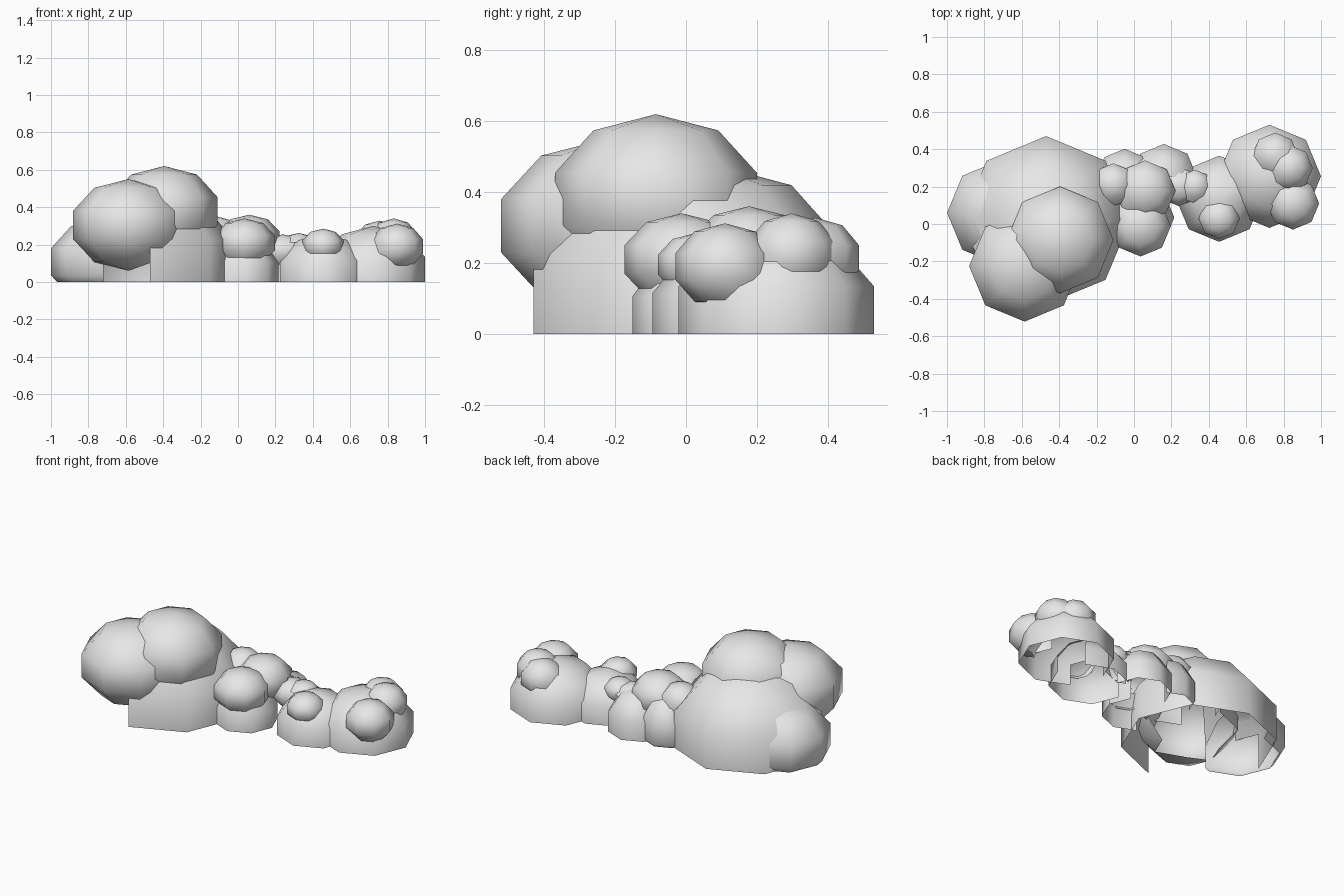
import bpy, bmesh
from mathutils import Matrix

if "Cube" in bpy.data.objects:
    bpy.data.objects.remove(bpy.data.objects["Cube"])

# part name -> balls: centre x, y, z, horizontal radius, vertical radius
CLUMPS = {
    "large_left_clump": [
        (-.47, .02, .108, .473, .385), (-.395, -.085, .38, .30, .24),
        (-.585, -.225, .305, .312, .245), (-.72, .06, .108, .294, .235)],
    "middle_clump": [
        (.03, .035, .045, .195, .20), (-.05, .25, .08, .16, .20),
        (.16, .25, .06, .187, .20), (.035, -.012, .21, .17, .13),
        (.06, .178, .23, .17, .13), (-.11, .21, .245, .12, .105)],
    "small_gap_puffs": [
        (.24, .20, .165, .11, .09), (.325, .20, .19, .095, .072)],
    "right_clump": [
        (.455, .135, .05, .242, .21), (.455, .03, .195, .115, .09),
        (.724, .255, .06, .29, .24), (.755, .365, .215, .13, .113),
        (.832, .298, .225, .13, .115), (.85, .11, .19, .147, .122)],
}

mat = bpy.data.materials.new("pale grey")
mat.diffuse_color = (.8, .8, .8, 1)
mat.use_nodes = True
mat.node_tree.nodes["Principled BSDF"].inputs["Base Color"].default_value = mat.diffuse_color


def ball(x, y, z, r, h):
    """Low-poly ball with 8 segments and 5 rings."""
    bm = bmesh.new()
    bmesh.ops.create_uvsphere(bm, u_segments=8, v_segments=5, radius=1)
    bm.transform(Matrix.Translation((x, y, z)) @ Matrix.Diagonal((r, r, h, 1)))
    bm.normal_update()
    return bm


balls = [(name, ball(*p)) for name, ps in CLUMPS.items() for p in ps]
hulls = [[(f.normal.copy(), f.calc_center_median()) for f in bm.faces]
         for _, bm in balls]


def hidden(p, i):
    """True when point p lies inside any ball other than ball i."""
    return any(j != i and all(n.dot(p - c) < 0 for n, c in hull)
               for j, hull in enumerate(hulls))


# drop fully buried faces, then cut the open underside at ground level
for i, (name, bm) in enumerate(balls):
    buried = [f for f in bm.faces
              if all(v.co.z < 0 or hidden(v.co, i) for v in f.verts)]
    bmesh.ops.delete(bm, geom=buried, context='FACES')
    bmesh.ops.bisect_plane(bm, geom=bm.verts[:] + bm.edges[:] + bm.faces[:],
                           plane_co=(0, 0, 0), plane_no=(0, 0, 1), clear_inner=True)
    for f in bm.faces:
        f.smooth = True

# one object per clump
for name in CLUMPS:
    out = bmesh.new()
    for n, bm in balls:
        if n == name:
            tmp = bpy.data.meshes.new("tmp")
            bm.to_mesh(tmp)
            out.from_mesh(tmp)
            bpy.data.meshes.remove(tmp)
    me = bpy.data.meshes.new(name)
    out.to_mesh(me)
    out.free()
    me.materials.append(mat)
    bpy.context.collection.objects.link(bpy.data.objects.new(name, me))
